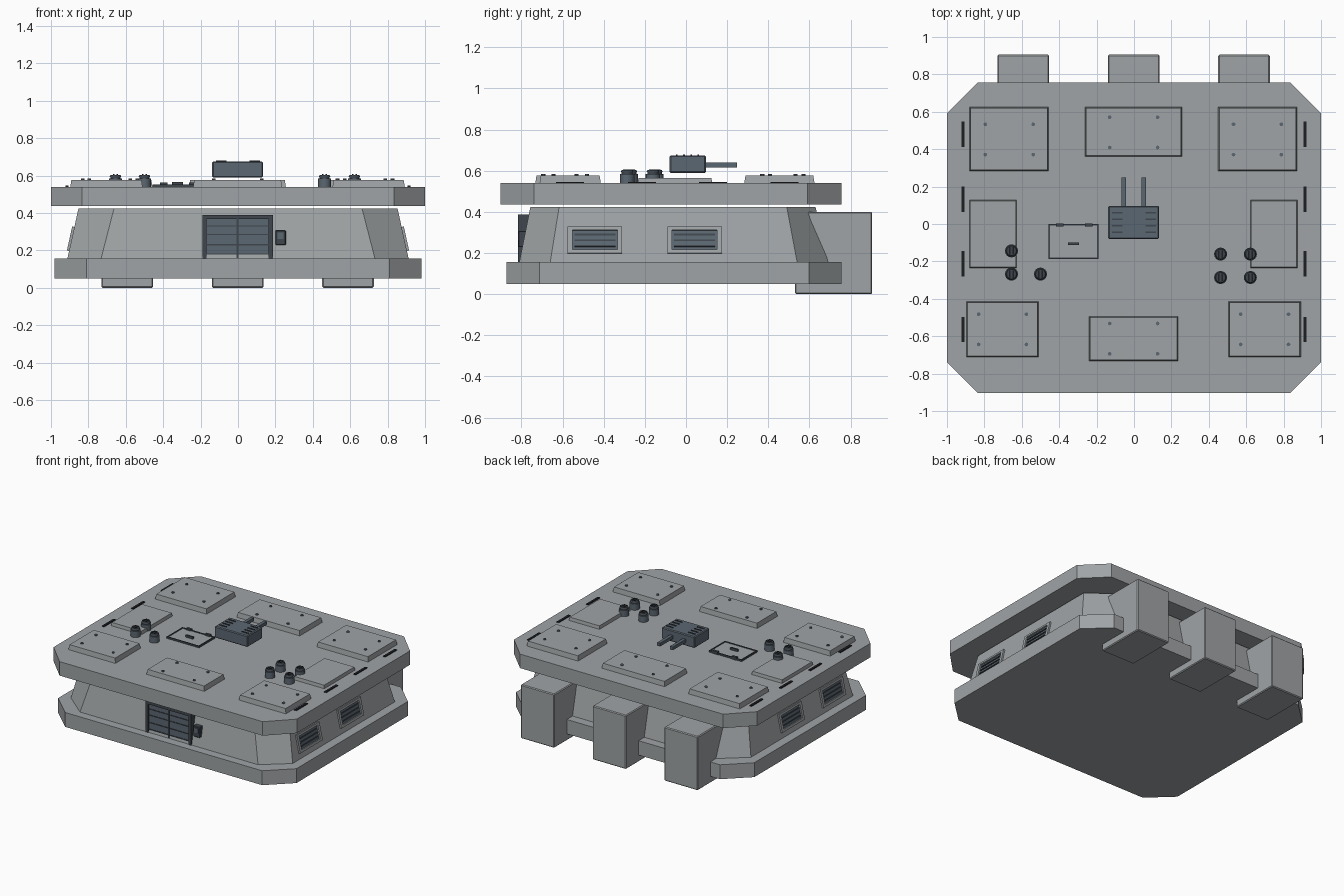
import bpy, bmesh, math
from mathutils import Matrix


def make_mat(name, rgb):
    m = bpy.data.materials.new(name)
    m.diffuse_color = (*rgb, 1)
    return m


GREY = make_mat("concrete grey", (0.35, 0.37, 0.38))
STEEL = make_mat("blue steel", (0.105, 0.135, 0.165))
DARK = make_mat("dark steel", (0.05, 0.062, 0.075))
BLACK = make_mat("black", (0.012, 0.013, 0.016))


def finish(bm, name, mat):
    bmesh.ops.recalc_face_normals(bm, faces=bm.faces)
    me = bpy.data.meshes.new(name)
    bm.to_mesh(me)
    bm.free()
    me.materials.append(mat)
    ob = bpy.data.objects.new(name, me)
    bpy.context.collection.objects.link(ob)
    return ob


def add_box(bm, x0, x1, y0, y1, z0, z1, taper=0.0):
    """Box given by its limits, with its top optionally drawn in."""
    vs = bmesh.ops.create_cube(bm, size=1)["verts"]
    for v in vs:
        t = taper if v.co.z > 0 else 0
        v.co = (x0 + t if v.co.x < 0 else x1 - t,
                y0 + t if v.co.y < 0 else y1 - t,
                z0 if v.co.z < 0 else z1)
    return vs


def box(name, mat, *lim, taper=0.0, bevel=0.0):
    bm = bmesh.new()
    add_box(bm, *lim, taper=taper)
    if bevel:
        bmesh.ops.bevel(bm, geom=bm.edges[:], offset=bevel, segments=1, affect='EDGES')
    return finish(bm, name, mat)


def boxes(name, mat, limits):
    bm = bmesh.new()
    for lim in limits:
        add_box(bm, *lim)
    return finish(bm, name, mat)


def octagon(x, y0, y1, cx, cy, z):
    return [(-x + cx, y0, z), (x - cx, y0, z), (x, y0 + cy, z), (x, y1 - cy, z),
            (x - cx, y1, z), (-x + cx, y1, z), (-x, y1 - cy, z), (-x, y0 + cy, z)]


def loft(name, mat, low, high):
    bm = bmesh.new()
    a = [bm.verts.new(p) for p in low]
    b = [bm.verts.new(p) for p in high]
    bm.faces.new(a)
    bm.faces.new(b)
    for i in range(8):
        j = (i + 1) % 8
        bm.faces.new((a[i], a[j], b[j], b[i]))
    return finish(bm, name, mat)


def add_cyl(bm, x, y, z0, z1, r, n=16, r2=None):
    bmesh.ops.create_cone(bm, cap_ends=True, segments=n, radius1=r, radius2=r2 or r,
                          depth=z1 - z0, matrix=Matrix.Translation((x, y, (z0 + z1) / 2)))


# Main hull: foot slab, sloped walls, roof slab
loft("foot_slab", GREY, octagon(0.98, -0.873, 0.757, 0.17, 0.16, 0.05),
     octagon(0.98, -0.873, 0.757, 0.17, 0.16, 0.157))
loft("sloped_walls", GREY, octagon(0.912, -0.81, 0.69, 0.18, 0.15, 0.157),
     octagon(0.853, -0.757, 0.63, 0.19, 0.14, 0.424))
loft("roof_slab", GREY, octagon(1.0, -0.903, 0.757, 0.165, 0.165, 0.436),
     octagon(1.0, -0.903, 0.757, 0.165, 0.165, 0.54))

# Rear buttresses
for i, x in enumerate((-0.592, -0.002, 0.588)):
    box(f"rear_buttress_{i}", GREY, x - 0.138, x + 0.138, 0.53, 0.905, 0.0, 0.4, bevel=0.006)

# Roof plates with corner bolts: x0, x1, y0, y1, bolt centre x, bolt centre y
TOP = 0.576
bolts = bmesh.new()
for i, (x0, x1, y0, y1, bx, by) in enumerate((
        (-0.88, -0.457, 0.283, 0.625, -0.667, 0.452),
        (-0.262, 0.256, 0.36, 0.625, -0.002, 0.49),
        (0.45, 0.872, 0.283, 0.625, 0.66, 0.452),
        (-0.897, -0.51, -0.712, -0.414, -0.703, -0.563),
        (-0.24, 0.236, -0.733, -0.493, -0.002, -0.613),
        (0.505, 0.892, -0.712, -0.414, 0.698, -0.563))):
    box(f"roof_plate_{i}", GREY, x0, x1, y0, y1, 0.538, TOP, taper=0.006)
    for sx in (-0.128, 0.128):
        for sy in (-0.081, 0.081):
            add_cyl(bolts, bx + sx, by + sy, TOP - 0.005, TOP + 0.007, 0.01, 10)
finish(bolts, "plate_bolts", STEEL)
for n, x0, x1 in (("left", -0.88, -0.628), ("right", 0.622, 0.874)):
    box(f"side_plate_{n}", GREY, x0, x1, -0.235, 0.128, 0.538, 0.564, taper=0.004)

# Black drain slits along both roof edges
boxes("roof_slits", BLACK, [(s * 0.914 - 0.009, s * 0.914 + 0.009, y - 0.068, y + 0.068, 0.535, 0.546)
                            for s in (-1, 1) for y in (0.48, 0.132, -0.213, -0.564)])

# Roof vents: ribbed pot, wider cap, slotted top
pots, caps, slots = bmesh.new(), bmesh.new(), bmesh.new()
for x, y in ((-0.655, -0.144), (-0.655, -0.268), (-0.5, -0.268),
             (0.463, -0.161), (0.622, -0.161), (0.463, -0.286), (0.622, -0.286)):
    add_cyl(pots, x, y, 0.538, 0.585, 0.035)
    add_cyl(caps, x, y, 0.585, 0.593, 0.027)
    add_cyl(caps, x, y, 0.593, 0.604, 0.031, r2=0.026)
    for dx in (-0.009, 0.009):
        add_box(slots, x + dx - 0.004, x + dx + 0.004, y - 0.02, y + 0.02, 0.602, 0.607)
for bm, name, mat in ((pots, "vent_pots", STEEL), (caps, "vent_caps", DARK), (slots, "vent_slots", BLACK)):
    ob = finish(bm, name, mat)
    for p in ob.data.polygons:
        p.use_smooth = name != "vent_slots" and abs(p.normal.z) < 0.5

# Roof hatch: lid, dark rim, hinges and handle
box("hatch_lid", GREY, -0.455, -0.192, -0.182, -0.004, 0.538, 0.548)
boxes("hatch_rim", DARK, [
    (-0.457, -0.19, -0.186, -0.178, 0.538, 0.553), (-0.457, -0.19, -0.008, 0.0, 0.538, 0.553),
    (-0.457, -0.449, -0.186, 0.0, 0.538, 0.553), (-0.198, -0.19, -0.186, 0.0, 0.538, 0.553)])
boxes("hatch_hinges_and_handle", DARK, [
    (-0.417, -0.377, -0.014, 0.004, 0.54, 0.562), (-0.262, -0.222, -0.014, 0.004, 0.54, 0.562),
    (-0.354, -0.294, -0.111, -0.099, 0.545, 0.565)])

# Turret with twin barrels
box("turret_box", STEEL, -0.138, 0.134, -0.08, 0.097, 0.59, 0.675, bevel=0.006)
boxes("turret_barrels", STEEL, [(x - 0.012, x + 0.012, 0.09, 0.248, 0.615, 0.639)
                                for x in (-0.054, 0.051)])
boxes("turret_top_slats", DARK, [(s * 0.09 - 0.028, s * 0.09 + 0.028, y - 0.004, y + 0.004, 0.67, 0.68)
                                 for s in (-1, 1) for y in (-0.045, -0.01, 0.025, 0.06)])

# Front shutter door: frame, panels split by bars, and a keypad
box("door_panel", STEEL, -0.17, 0.166, -0.806, -0.75, 0.158, 0.37)
boxes("door_frame", DARK, [
    (-0.19, -0.168, -0.816, -0.75, 0.157, 0.388), (0.164, 0.186, -0.816, -0.75, 0.157, 0.388),
    (-0.19, 0.186, -0.816, -0.75, 0.368, 0.388)])
boxes("door_bars", DARK, [(-0.007, 0.003, -0.812, -0.8, 0.16, 0.37)] +
      [(-0.17, 0.166, -0.81, -0.8, z - 0.003, z + 0.003) for z in (0.18, 0.23, 0.285, 0.33)])
box("keypad", DARK, 0.2, 0.256, -0.815, -0.77, 0.228, 0.308, bevel=0.004)
box("keypad_screen", STEEL, 0.212, 0.244, -0.818, -0.81, 0.262, 0.295)

# Louvred side windows, lying on the sloped walls
SLOPE = math.atan2(0.059, 0.267)
for side in (1, -1):
    for i, yc in enumerate((-0.443, 0.042)):
        parts = {
            "frame": (GREY, [(-0.02, 0.012, -0.133, 0.133, 0.05, 0.066),
                             (-0.02, 0.012, -0.133, 0.133, -0.066, -0.048),
                             (-0.02, 0.012, -0.133, -0.109, -0.048, 0.05),
                             (-0.02, 0.012, 0.109, 0.133, -0.048, 0.05)]),
            "panel": (STEEL, [(-0.02, 0.002, -0.11, 0.11, -0.05, 0.052)]),
            "louvres": (DARK, [(0.0, 0.008, -0.1, 0.1, z - 0.004, z + 0.004)
                               for z in (-0.028, 0.0, 0.028)])}
        for part, (mat, limits) in parts.items():
            ob = boxes(f"window_{part}_{'right' if side > 0 else 'left'}_{i}", mat, limits)
            ob.data.transform(Matrix.Rotation(-SLOPE, 4, 'Y'))
            ob.data.transform(Matrix.Translation((0.889, yc, 0.261)))
            if side < 0:
                ob.data.transform(Matrix.Scale(-1, 4, (1, 0, 0)))
                ob.data.flip_normals()
